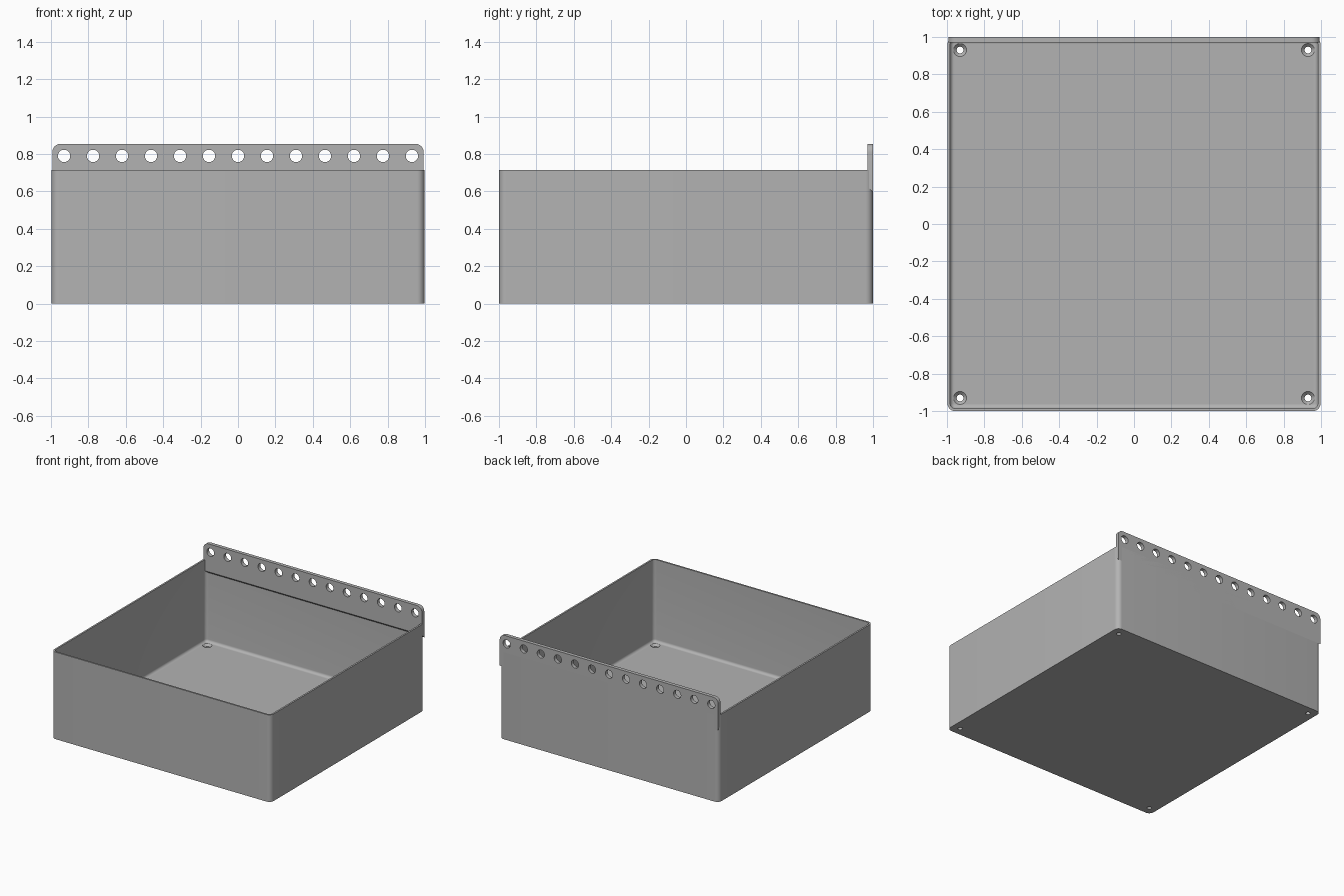
import bpy, bmesh, math
from mathutils import Matrix, Vector

cube = bpy.data.objects.get("Cube")
if cube:
    bpy.data.objects.remove(cube)

grey = bpy.data.materials.new("plain grey")
grey.use_nodes = True
grey.diffuse_color = (0.45, 0.45, 0.45, 1)
grey.node_tree.nodes["Principled BSDF"].inputs["Base Color"].default_value = grey.diffuse_color

HX, HY, HEIGHT = 0.997, 1.0, 0.715     # half width, half depth, wall height
WALL, FLOOR, CORNER, FILLET = 0.014, 0.04, 0.04, 0.022
SCREW = 0.93                           # screw and end hole offset from centre


def make_object(name, bm):
    bmesh.ops.recalc_face_normals(bm, faces=bm.faces)
    mesh = bpy.data.meshes.new(name)
    bm.to_mesh(mesh)
    bm.free()
    mesh.materials.append(grey)
    obj = bpy.data.objects.new(name, mesh)
    bpy.context.collection.objects.link(obj)
    return obj


def rounded_rect(inset, z, steps=8):
    """Rounded rectangle ring, shrunk evenly by inset."""
    radius = max(CORNER - inset, 0.004)
    ring = []
    for q, (sx, sy) in enumerate(((1, 1), (-1, 1), (-1, -1), (1, -1))):
        for i in range(steps + 1):
            a = math.pi / 2 * (q + i / steps)
            ring.append((sx * (HX - inset - radius) + radius * math.cos(a),
                         sy * (HY - inset - radius) + radius * math.sin(a), z))
    return ring


def loft(rings):
    """Skin a stack of rings and cap both ends."""
    bm = bmesh.new()
    loops = [[bm.verts.new(p) for p in ring] for ring in rings]
    for a, b in zip(loops, loops[1:]):
        for i in range(len(a)):
            j = (i + 1) % len(a)
            bm.faces.new((a[i], a[j], b[j], b[i]))
    bm.faces.new(loops[0])
    bm.faces.new(loops[-1])
    return bm


def add_cone(bm, centre, r1, r2, depth, turn=Matrix()):
    bmesh.ops.create_cone(bm, cap_ends=True, segments=32, radius1=r1, radius2=r2,
                          depth=depth, matrix=Matrix.Translation(Vector(centre)) @ turn)


def cut(obj, cutter):
    cutter.hide_render = True
    mod = obj.modifiers.new("holes", 'BOOLEAN')
    mod.operation, mod.solver, mod.object = 'DIFFERENCE', 'EXACT', cutter
    bpy.context.view_layer.objects.active = obj
    bpy.ops.object.modifier_apply(modifier=mod.name)
    bpy.data.objects.remove(cutter)


def smooth(obj):
    bpy.ops.object.select_all(action='DESELECT')
    obj.select_set(True)
    bpy.context.view_layer.objects.active = obj
    bpy.ops.object.shade_smooth_by_angle(angle=math.radians(30))


# Open box: outer walls, rim, inner walls, then a fillet into the floor
rings = [rounded_rect(0, 0), rounded_rect(0, HEIGHT), rounded_rect(WALL, HEIGHT)]
for i in range(7):
    a = math.pi / 2 * i / 6
    rings.append(rounded_rect(WALL + FILLET * (1 - math.cos(a)),
                              FLOOR + FILLET * (1 - math.sin(a))))
box = make_object("open_box", loft(rings))

# Countersunk screw holes in the floor corners
for sx in (-1, 1):
    for sy in (-1, 1):
        for r1, r2, z, depth in ((0.018, 0.018, 0.02, 0.1),
                                 (0.014, 0.04, FLOOR - 0.008, 0.026)):
            bm = bmesh.new()
            add_cone(bm, (sx * SCREW, sy * SCREW, z), r1, r2, depth)
            cut(box, make_object("screw_cutter", bm))
smooth(box)

# Hanging rail: rounded top corners, underside sloping up towards the inside
PX, TOP, R = 0.993, 0.855, 0.045


def rail_outline(y, bottom):
    ring = [(-PX, y, bottom), (PX, y, bottom)]
    for cx, start in ((PX - R, 0), (R - PX, math.pi / 2)):
        for i in range(9):
            a = start + math.pi / 2 * i / 8
            ring.append((cx + R * math.cos(a), y, TOP - R + R * math.sin(a)))
    return ring


rail = make_object("hanging_rail", loft([rail_outline(0.97, 0.625), rail_outline(1.0, 0.595)]))

# Row of thirteen peg holes through the rail
bm = bmesh.new()
for i in range(13):
    add_cone(bm, (SCREW * (i - 6) / 6, 0.985, 0.79), 0.033, 0.033, 0.2,
             Matrix.Rotation(math.pi / 2, 4, 'X'))
cut(rail, make_object("peg_cutter", bm))
smooth(rail)
